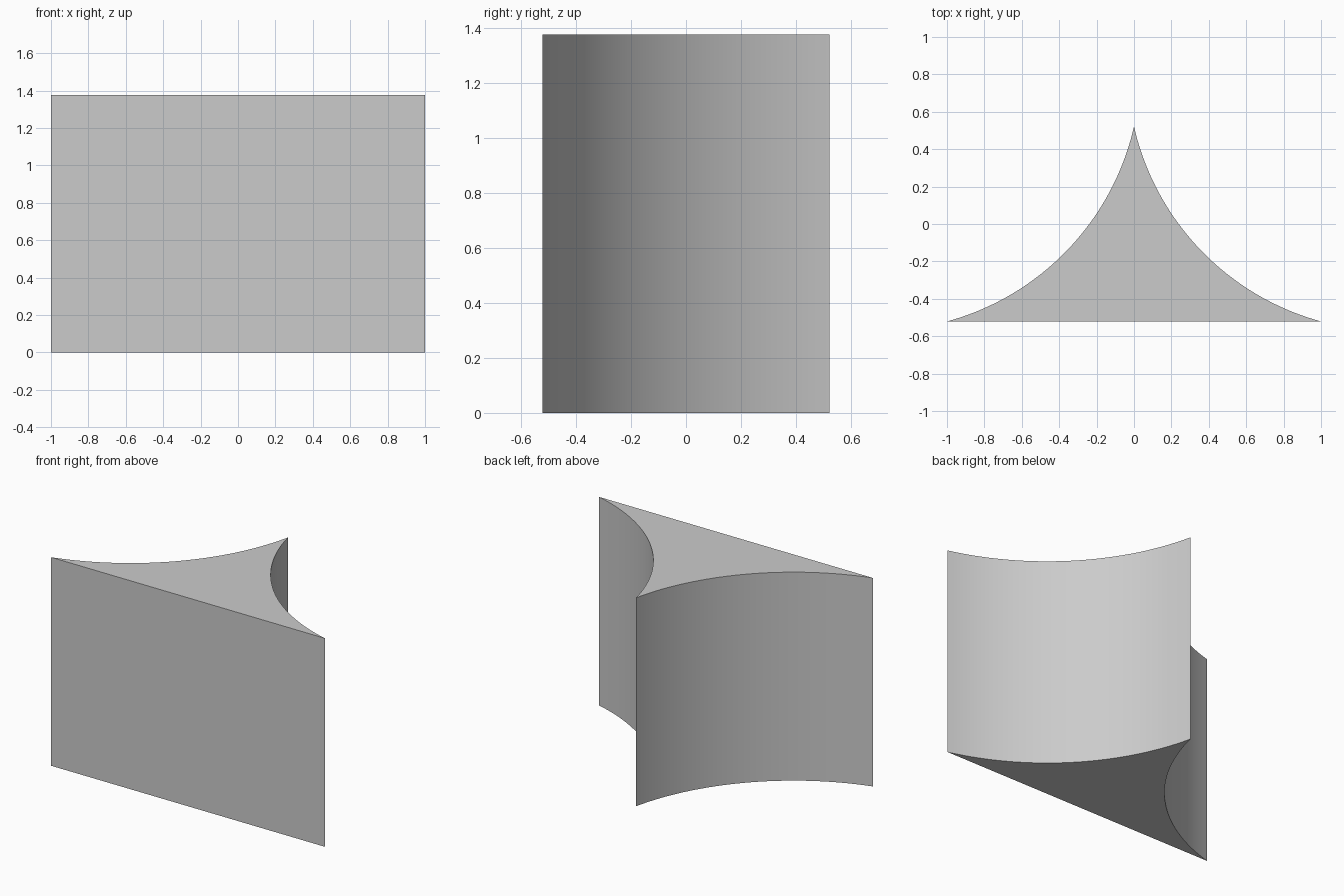
import bpy, bmesh, math
from mathutils import Vector

if "Cube" in bpy.data.objects:
    bpy.data.objects.remove(bpy.data.objects["Cube"])

HALF_W, HALF_D, HEIGHT = 1.0, 0.521, 1.375
SAGITTA, SEGMENTS = 0.2, 40


def concave_arc(start, end, sag, n):
    """Points on an arc from start to end, bowed to the right of travel."""
    a, b = Vector(start), Vector(end)
    along = (b - a).normalized()
    inward = Vector((along.y, -along.x))
    half = (b - a).length / 2
    radius = (half * half + sag * sag) / (2 * sag)
    centre = (a + b) / 2 - inward * (radius - sag)
    sweep = math.asin(half / radius)
    angles = [sweep * (2 * i / n - 1) for i in range(n + 1)]
    return [centre + radius * (along * math.sin(t) + inward * math.cos(t))
            for t in angles]


# Right concave side, mirrored for the left; the flat front closes the outline
right = concave_arc((0, HALF_D), (HALF_W, -HALF_D), SAGITTA, SEGMENTS)
right = right[::-1]
left = [Vector((-p.x, p.y)) for p in right[-2::-1]]
outline = right + left

# Extrude the outline into the block
bm = bmesh.new()
base = bm.faces.new([bm.verts.new((p.x, p.y, 0)) for p in outline])
ext = bmesh.ops.extrude_face_region(bm, geom=[base], use_keep_orig=True)
top = [g for g in ext["geom"] if isinstance(g, bmesh.types.BMVert)]
bmesh.ops.translate(bm, verts=top, vec=(0, 0, HEIGHT))
bmesh.ops.recalc_face_normals(bm, faces=bm.faces)
mesh = bpy.data.meshes.new("concave_prism")
bm.to_mesh(mesh)
bm.free()

# Smooth curved walls, crisp corners
block = bpy.data.objects.new("concave_prism", mesh)
bpy.context.collection.objects.link(block)
bpy.context.view_layer.objects.active = block
block.select_set(True)
bpy.ops.object.shade_smooth_by_angle(angle=math.radians(20))
